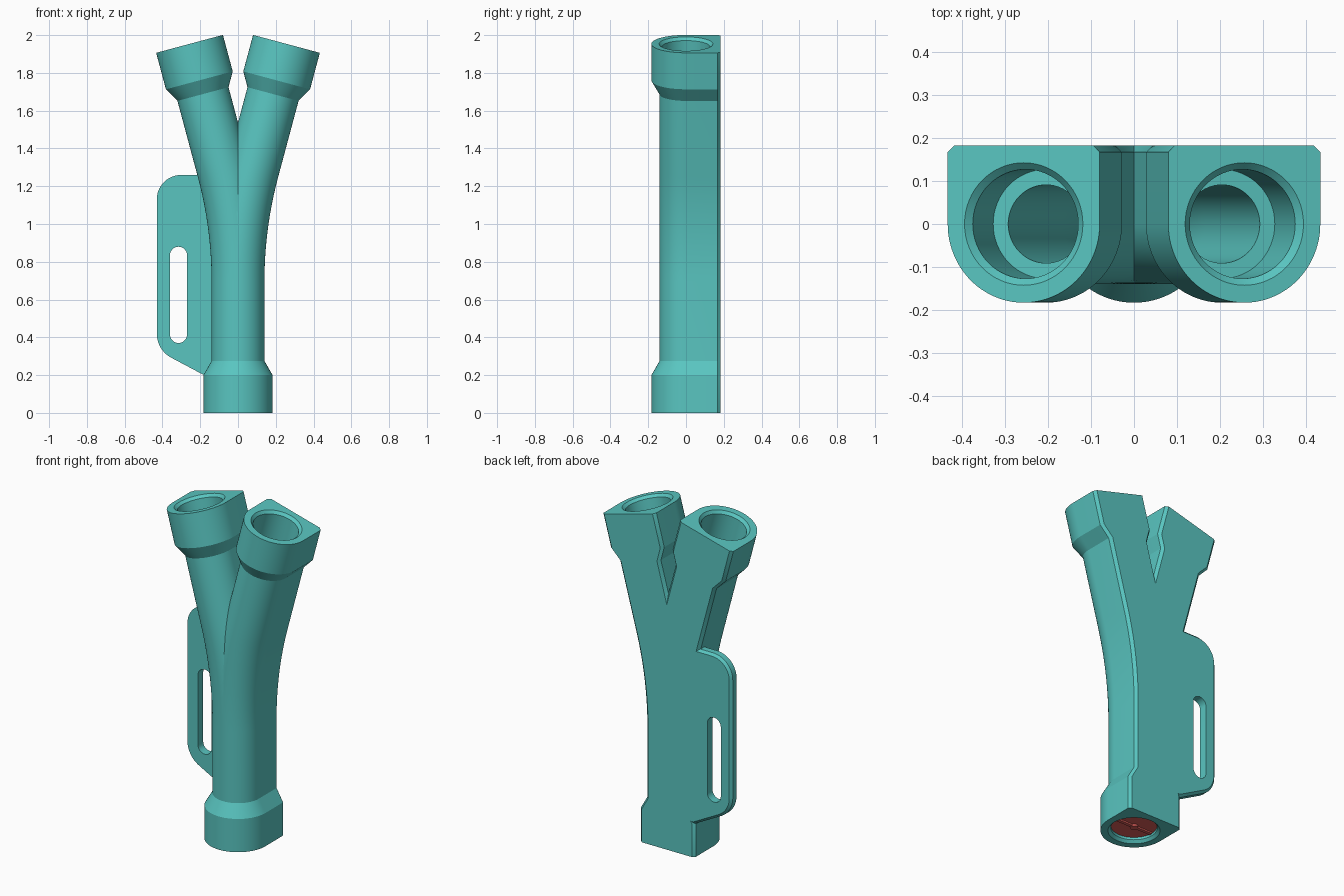
import bpy, bmesh, math
from mathutils import Vector

if "Cube" in bpy.data.objects:
    bpy.data.objects.remove(bpy.data.objects["Cube"])

TILT = math.radians(15)
BEND_R, STRAIGHT, UPPER = 2.28, 0.696, 0.691
ARC = BEND_R * TILT
TOTAL = STRAIGHT + ARC + UPPER
BACK, CHAMFER = 0.183, 0.016


def material(name, rgb):
    m = bpy.data.materials.new(name)
    m.diffuse_color = (*rgb, 1)
    m.use_nodes = True
    m.node_tree.nodes["Principled BSDF"].inputs["Base Color"].default_value = m.diffuse_color
    return m


teal = material("teal", (0.10, 0.56, 0.53))
red = material("red", (0.69, 0.11, 0.10))


def make_object(name, bm, mat):
    bmesh.ops.recalc_face_normals(bm, faces=bm.faces)
    me = bpy.data.meshes.new(name)
    bm.to_mesh(me)
    bm.free()
    me.materials.append(mat)
    ob = bpy.data.objects.new(name, me)
    bpy.context.collection.objects.link(ob)
    return ob


def activate(ob):
    bpy.ops.object.select_all(action='DESELECT')
    ob.select_set(True)
    bpy.context.view_layer.objects.active = ob


def cut(ob, cutter):
    mod = ob.modifiers.new("cut", 'BOOLEAN')
    mod.operation, mod.solver, mod.object = 'DIFFERENCE', 'EXACT', cutter
    activate(ob)
    bpy.ops.object.modifier_apply(modifier=mod.name)
    bpy.data.objects.remove(cutter)


def smooth(ob):
    activate(ob)
    bpy.ops.object.shade_smooth_by_angle(angle=math.radians(25))


def path(s):
    """Centre point and tilt of the right-hand branch at distance s."""
    if s <= STRAIGHT:
        return Vector((0, 0, s)), 0
    a = min((s - STRAIGHT) / BEND_R, TILT)
    p = Vector((BEND_R * (1 - math.cos(a)), 0, STRAIGHT + BEND_R * math.sin(a)))
    rest = max(0, s - STRAIGHT - ARC)
    return p + rest * Vector((math.sin(a), 0, math.cos(a))), a


def d_section(r):
    # round front, straight sides, chamfered flat back
    pts = [(-r * math.cos(math.pi * i / 48), -r * math.sin(math.pi * i / 48))
           for i in range(49)]
    return pts + [(r, BACK - CHAMFER), (r - CHAMFER, BACK),
                  (-r + CHAMFER, BACK), (-r, BACK - CHAMFER)]


def circle(r, n=64):
    return [(r * math.cos(2 * math.pi * i / n), r * math.sin(2 * math.pi * i / n))
            for i in range(n)]


def sweep(name, stations, section, mat):
    bm = bmesh.new()
    rings = []
    for s, r in stations:
        p, a = path(s)
        side = Vector((math.cos(a), 0, -math.sin(a)))
        rings.append([bm.verts.new(p + side * u + Vector((0, v, 0)))
                      for u, v in section(r)])
    n = len(rings[0])
    for lo, hi in zip(rings, rings[1:]):
        for i in range(n):
            j = (i + 1) % n
            bm.faces.new((lo[i], lo[j], hi[j], hi[i]))
    bm.faces.new(rings[0])
    bm.faces.new(rings[-1])
    return make_object(name, bm, mat)


def both_ends(end, mid_r):
    bend = [(STRAIGHT + ARC * i / 16, mid_r) for i in range(17)]
    return end + bend + [(TOTAL - s, r) for s, r in reversed(end)]


# Y-shaped body: one branch with its bore, mirrored across the middle
body = sweep("body", both_ends([(0, 0.183), (0.2, 0.183), (0.275, 0.14)], 0.14),
             d_section, teal)
bore = sweep("bore_cutter",
             both_ends([(-0.016, 0.158), (0.016, 0.127), (0.2, 0.127), (0.2, 0.091)], 0.091),
             circle, teal)
cut(body, bore)
mirror = body.modifiers.new("mirror", 'MIRROR')
mirror.use_bisect_axis[0] = True
mirror.use_bisect_flip_axis[0] = False
mirror.merge_threshold = 0.0005
activate(body)
bpy.ops.object.modifier_apply(modifier=mirror.name)
smooth(body)


def arc(cx, cz, r, a0, a1, n=14):
    return [(cx + r * math.cos(math.radians(a0 + (a1 - a0) * i / n)),
             cz + r * math.sin(math.radians(a0 + (a1 - a0) * i / n)))
            for i in range(n + 1)]


def plate(name, outline, y0, y1, chamfer=0):
    bm = bmesh.new()
    front = bm.faces.new([bm.verts.new((x, y0, z)) for x, z in outline])
    ext = bmesh.ops.extrude_face_region(bm, geom=[front], use_keep_orig=True)["geom"]
    verts = [g for g in ext if isinstance(g, bmesh.types.BMVert)]
    bmesh.ops.translate(bm, vec=(0, y1 - y0, 0), verts=verts)
    if chamfer:
        edges = [e for e in bm.edges if all(v.co.y > y1 - 1e-4 for v in e.verts)]
        bmesh.ops.bevel(bm, geom=edges, offset=chamfer, segments=1, affect='EDGES')
    return make_object(name, bm, teal)


# side handle with a rounded finger slot
handle = plate("handle",
               [(-0.10, 1.26)] + arc(-0.30, 1.13, 0.13, 90, 180)
               + arc(-0.285, 0.42, 0.145, 180, 242) + [(-0.18, 0.2), (-0.10, 0.2)],
               0.133, BACK, 0.014)
slot = plate("slot_cutter",
             arc(-0.315, 0.835, 0.045, 0, 180) + arc(-0.315, 0.415, 0.045, 180, 360),
             0.0, 0.4)
cut(handle, slot)
smooth(handle)


# red insert in the lower mouth: disc, cross bar and hub
def cylinder(name, r, z0, z1):
    bm = bmesh.new()
    bmesh.ops.create_cone(bm, cap_ends=True, segments=48, radius1=r, radius2=r, depth=z1 - z0)
    bmesh.ops.translate(bm, vec=(0, 0, (z0 + z1) / 2), verts=bm.verts)
    ob = make_object(name, bm, red)
    smooth(ob)


cylinder("insert_disc", 0.126, 0.03, 0.05)
cylinder("insert_hub", 0.022, 0.018, 0.035)
bm = bmesh.new()
bmesh.ops.create_cube(bm, size=1)
for v in bm.verts:
    v.co = (v.co.x * 0.24, v.co.y * 0.02, 0.028 + v.co.z * 0.014)
make_object("insert_bar", bm, red)
